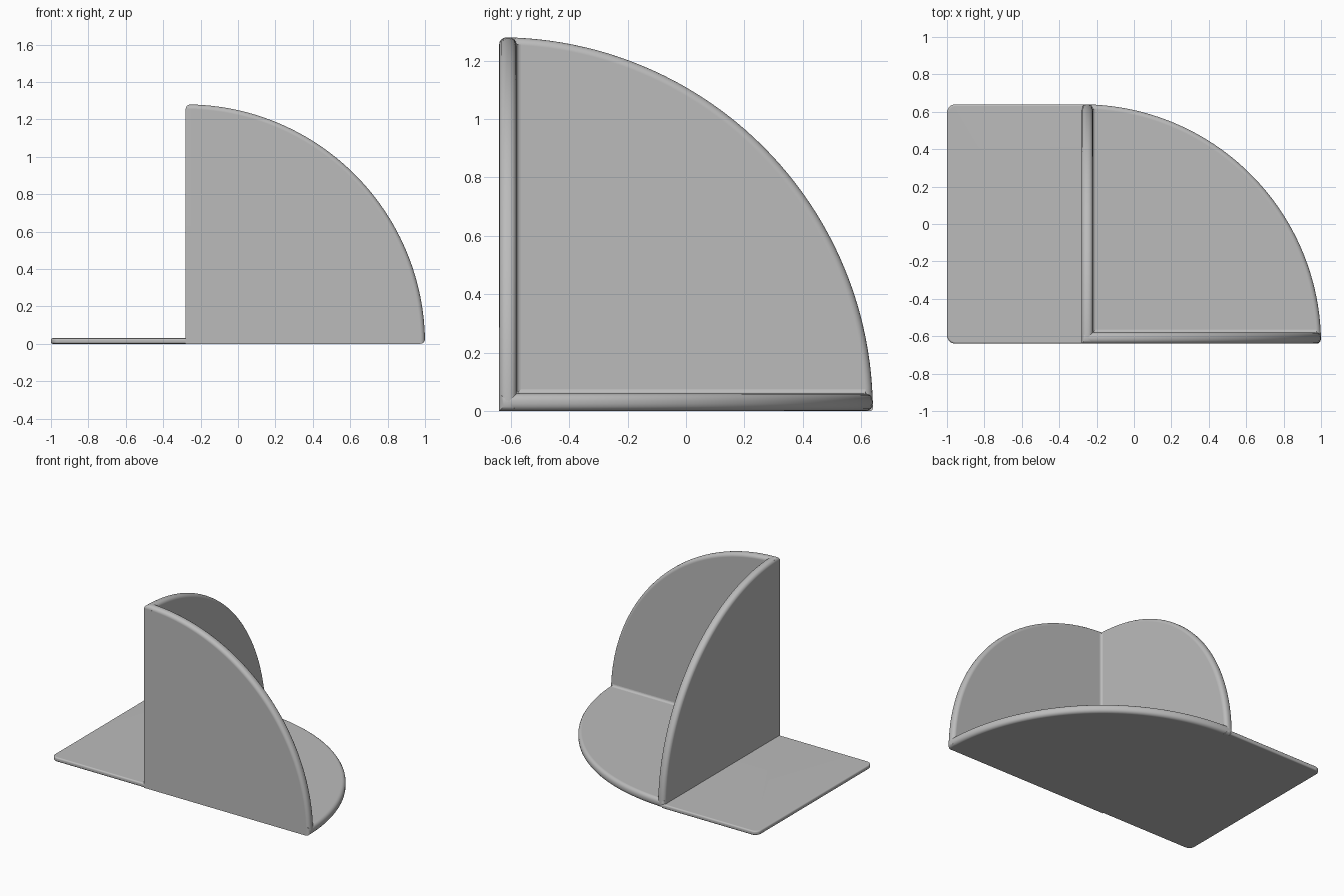
import bpy, bmesh, math
from mathutils import Vector

cube = bpy.data.objects.get("Cube")
if cube:
    bpy.data.objects.remove(cube, do_unlink=True)

R, T, EDGE = 1.28, 0.06, 0.025
CORNER = Vector((-0.28, -0.64, 0))
X, Y, Z = Vector((1, 0, 0)), Vector((0, 1, 0)), Vector((0, 0, 1))

grey = bpy.data.materials.new("plain_grey")
grey.use_nodes = True
colour = (0.5, 0.5, 0.5, 1)
grey.diffuse_color = colour
grey.node_tree.nodes["Principled BSDF"].inputs["Base Color"].default_value = colour


def extrude_outline(points, depth):
    """Solid from a flat outline, raised along local z."""
    bm = bmesh.new()
    face = bm.faces.new([bm.verts.new((a, b, 0)) for a, b in points])
    top = bmesh.ops.extrude_face_region(bm, geom=[face])["geom"]
    verts = [g for g in top if isinstance(g, bmesh.types.BMVert)]
    bmesh.ops.translate(bm, verts=verts, vec=(0, 0, depth))
    bmesh.ops.recalc_face_normals(bm, faces=bm.faces)
    return bm


def round_edges(bm, test, width, segments=4):
    edges = [e for e in bm.edges if test(*[v.co for v in e.verts])]
    bmesh.ops.bevel(bm, geom=edges, offset=width, segments=segments, profile=0.5,
                    affect='EDGES', clamp_overlap=False)


def finish(bm, name, origin, u, v, t):
    """Place the local shape on the axes u, v, t and make it an object."""
    for vert in bm.verts:
        c = vert.co.copy()
        vert.co = origin + u * c.x + v * c.y + t * c.z
    bmesh.ops.recalc_face_normals(bm, faces=bm.faces)
    mesh = bpy.data.meshes.new(name)
    bm.to_mesh(mesh)
    bm.free()
    mesh.materials.append(grey)
    obj = bpy.data.objects.new(name, mesh)
    bpy.context.collection.objects.link(obj)
    bpy.ops.object.select_all(action='DESELECT')
    obj.select_set(True)
    bpy.context.view_layer.objects.active = obj
    bpy.ops.object.shade_smooth_by_angle(angle=math.radians(35))
    normals = obj.modifiers.new("even_normals", 'WEIGHTED_NORMAL')
    normals.keep_sharp = True


def quarter_panel(name, u, v, t):
    """Quarter disc with a rounded rim."""
    steps = 48
    arc = [(R * math.cos(math.pi / 2 * i / steps), R * math.sin(math.pi / 2 * i / steps))
           for i in range(steps + 1)]
    bm = extrude_outline([(0, 0)] + arc, T)

    def on_rim(a, b):
        tip = min(a.x, a.y) < 0.001
        return (all(p.xy.length > R - 0.001 for p in (a, b))
                and (abs(a.z - b.z) < 0.001 or tip))
    round_edges(bm, on_rim, EDGE)
    finish(bm, name, CORNER, u, v, t)


def inner_fillet(name, u, v, t):
    """Small concave strip where two panels meet, running along t."""
    r = 0.015
    curve = [(r - r * math.sin(a), r - r * math.cos(a))
             for a in [math.pi / 2 * i / 5 for i in range(6)]]
    bm = extrude_outline([(0, 0)] + curve, R - T - EDGE)
    finish(bm, name, CORNER + Vector((T, T, T)), u, v, t)


# Three panels meeting at one corner
quarter_panel("floor_panel", X, Y, Z)
quarter_panel("front_wall", X, Z, Y)
quarter_panel("side_wall", Y, Z, X)

# Soft inner joints
inner_fillet("front_floor_joint", Y, Z, X)
inner_fillet("side_floor_joint", X, Z, Y)
inner_fillet("wall_joint", X, Y, Z)

# Thin base plate beside the walls
WIDTH, DEPTH, THICK = 0.74, 1.28, 0.03
plate = extrude_outline([(0, 0), (WIDTH, 0), (WIDTH, DEPTH), (0, DEPTH)], THICK)
round_edges(plate, lambda a, b: abs(a.z - b.z) > 0.01 and a.x < 0.01, 0.045, 6)
round_edges(plate, lambda a, b: abs(a.z - b.z) < 0.001 and min(a.x, b.x) < WIDTH - 0.01,
            0.01, 3)
finish(plate, "base_plate", Vector((-1, -0.64, 0)), X, Y, Z)
